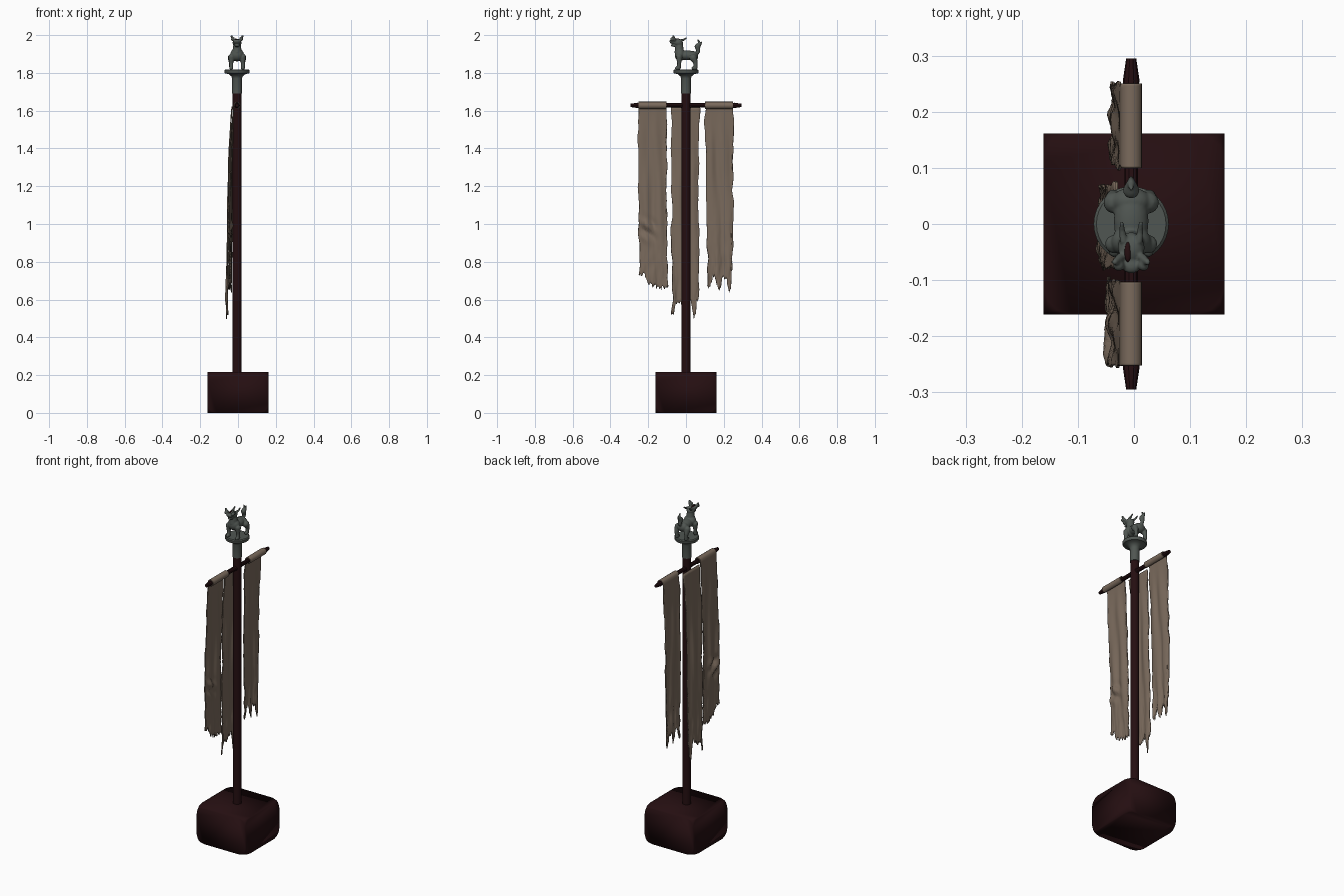
import bpy, bmesh, math, random
from mathutils import Vector, Matrix, noise

if "Cube" in bpy.data.objects:
    bpy.data.objects.remove(bpy.data.objects["Cube"])

random.seed(4)
CX = -0.005  # pole axis


def material(name, rgb):
    m = bpy.data.materials.new(name)
    m.diffuse_color = (*rgb, 1)
    m.use_nodes = True
    m.node_tree.nodes["Principled BSDF"].inputs["Base Color"].default_value = m.diffuse_color
    return m


WOOD = material("dark red wood", (0.018, 0.0045, 0.0055))
CLOTH = material("tan cloth", (0.195, 0.145, 0.108))
METAL = material("grey green metal", (0.08, 0.093, 0.084))


def finish(name, bm, mat, angle=40):
    bmesh.ops.recalc_face_normals(bm, faces=bm.faces)
    me = bpy.data.meshes.new(name)
    bm.to_mesh(me)
    bm.free()
    me.materials.append(mat)
    for p in me.polygons:
        p.use_smooth = True
    me.set_sharp_from_angle(angle=math.radians(angle))
    ob = bpy.data.objects.new(name, me)
    bpy.context.collection.objects.link(ob)
    return ob


def sweep(bm, rings, sides):
    """Closed tube through rings of (centre, radius, axis u, axis v)."""
    loops = []
    for c, r, u, v in rings:
        loops.append([bm.verts.new(Vector(c) + r * (math.cos(a) * u + math.sin(a) * v))
                      for a in (2 * math.pi * i / sides for i in range(sides))])
    for a, b in zip(loops, loops[1:]):
        for i in range(sides):
            j = (i + 1) % sides
            bm.faces.new((a[i], a[j], b[j], b[i]))
    bm.faces.new(loops[0])
    bm.faces.new(loops[-1])


X, Y, Z = Vector((1, 0, 0)), Vector((0, 1, 0)), Vector((0, 0, 1))


def lathe(name, profile, mat, sides=32):
    bm = bmesh.new()
    sweep(bm, [((CX, 0, z), r, X, Y) for r, z in profile], sides)
    return finish(name, bm, mat)


# base block with cut corners
bm = bmesh.new()
bmesh.ops.create_cube(bm, size=1, matrix=Matrix.Translation((0, 0, 0.108)) @ Matrix.Diagonal((0.323, 0.323, 0.216, 1)))
bmesh.ops.bevel(bm, geom=bm.verts[:], offset=0.05, segments=3, profile=0.5, affect='VERTICES')
finish("base_block", bm, WOOD, 50)

# pole, crossbar, metal socket and plate
lathe("pole", [(0.024, 0.2), (0.024, 1.71)], WOOD, 20)
bm = bmesh.new()
sweep(bm, [((CX, y, 1.628), r, X, Z) for y, r in
           ((-0.295, 0.009), (-0.255, 0.015), (-0.24, 0.012), (-0.03, 0.012), (-0.02, 0.015),
            (0.02, 0.015), (0.03, 0.012), (0.24, 0.012), (0.255, 0.015), (0.295, 0.009))], 10)
finish("crossbar", bm, WOOD, 25)
lathe("finial_socket", [(0.026, 1.692), (0.026, 1.77), (0.03, 1.782), (0.045, 1.794), (0.063, 1.797),
                        (0.067, 1.803), (0.067, 1.814), (0.062, 1.819)], METAL)


# torn cloth strips
def interp(points, x):
    for (a, p), (b, q) in zip(points, points[1:]):
        if x <= b:
            return p + (q - p) * (x - a) / (b - a)
    return points[-1][1]


def strip(name, top, low, hem, depth, wrap, seed, lump=0.0):
    cols, rows = 40, 60
    bm = bmesh.new()
    grid = []
    for i in range(cols + 1):
        s = i / cols
        end = interp(hem, s) + random.uniform(-0.014, 0.014)
        column = []
        if wrap:  # sleeve over the crossbar
            for k in range(10):
                a = math.radians(-90 + 27 * k)
                column.append((CX + 0.017 * math.cos(a), top[0] + (top[1] - top[0]) * s, 1.628 + 0.017 * math.sin(a)))
        for j in range(rows + 1):
            t = j / rows
            z = 1.622 + (end - 1.622) * t
            y = (top[0] + (low[0] - top[0]) * t) * (1 - s) + (top[1] + (low[1] - top[1]) * t) * s
            edge = abs(2 * s - 1) ** 3
            y += edge * 0.010 * noise.noise((seed, i // 20, z * 14)) + 0.004 * noise.noise((seed, s * 3, z * 5))
            x = (-0.022 if wrap else -0.031) + (depth + 0.022) * t ** 0.6
            x += min(1, t * 5) * (0.006 * noise.noise((seed, s * 4, z * 3)) + 0.003 * math.sin(s * 13 + z * 4))
            x += 0.006 * t ** 6 * noise.noise((seed, s * 9, z * 16))
            g = lump * math.exp(-((s - 0.3) / 0.25) ** 2 - ((z - 0.97) / 0.05) ** 2)
            x += g * math.sin(z * 75 + s * 8)
            if not wrap:
                x = min(x, -0.031)
            column.append((x, y, z))
        grid.append([bm.verts.new(c) for c in column])
    for a, b in zip(grid, grid[1:]):
        for j in range(len(a) - 1):
            bm.faces.new((a[j], b[j], b[j + 1], a[j + 1]))
    ob = finish(name, bm, CLOTH, 70)
    mod = ob.modifiers.new("thickness", 'SOLIDIFY')
    mod.thickness = 0.005
    mod.offset = 0


strip("left_cloth", (-0.252, -0.103), (-0.248, -0.098),
      [(0, 0.74), (0.2, 0.73), (0.32, 0.69), (0.4, 0.675), (1, 0.655)], -0.046, True, 1.3, 0.014)
strip("middle_cloth", (-0.074, 0.068), (-0.075, 0.064),
      [(0, 0.52), (0.08, 0.53), (0.14, 0.59), (0.4, 0.58), (0.7, 0.62), (0.82, 0.51), (0.9, 0.51), (0.94, 0.59), (1, 0.61)],
      -0.052, False, 5.7)
strip("right_cloth", (0.10, 0.25), (0.115, 0.247),
      [(0, 0.66), (0.1, 0.66), (0.2, 0.73), (0.32, 0.72), (0.42, 0.66), (0.52, 0.66), (0.6, 0.73),
       (0.78, 0.71), (0.85, 0.64), (0.92, 0.64), (0.95, 0.74), (1, 0.77)], -0.04, True, 9.1)

# animal finial: blobs and limbs fused into one skin
bm = bmesh.new()


def blob(y, z, size, x=0.0, tilt=0):
    for sx in ((-1, 1) if x else (1,)):
        m = (Matrix.Translation((CX + sx * x, y, z)) @ Matrix.Rotation(math.radians(tilt), 4, 'X')
             @ Matrix.Diagonal((*size, 1)))
        bmesh.ops.create_uvsphere(bm, u_segments=20, v_segments=14, radius=1, matrix=m)


def limb(points):
    """Chain of overlapping blobs (x, y, z, r), mirrored when x is not 0."""
    for a, b in zip(points, points[1:]):
        for k in range(7):
            x, y, z, r = (p + (q - p) * k / 6 for p, q in zip(a, b))
            for sx in ((-1, 1) if x else (1,)):
                bmesh.ops.create_icosphere(bm, subdivisions=2, radius=r, matrix=Matrix.Translation((CX + sx * x, y, z)))


blob(0.005, 1.893, (0.031, 0.058, 0.026))            # trunk
blob(-0.032, 1.897, (0.036, 0.028, 0.034))           # chest
blob(0.04, 1.888, (0.035, 0.025, 0.027))             # hips
limb([(0, -0.035, 1.91, 0.026), (0, -0.037, 1.955, 0.02)])                        # neck
blob(-0.042, 1.96, (0.024, 0.028, 0.02), tilt=-15)   # head
blob(-0.07, 1.964, (0.02, 0.019, 0.012), tilt=-25)   # upper jaw
blob(-0.064, 1.945, (0.014, 0.016, 0.007))           # lower jaw
blob(-0.074, 1.978, (0.010, 0.010, 0.010), x=0.022)  # nose flare
limb([(0.02, -0.06, 1.975, 0.008), (0.029, -0.068, 1.994, 0.006)])                # brows
limb([(0.014, -0.03, 1.972, 0.007), (0.016, -0.012, 1.975, 0.006), (0.017, 0.002, 1.985, 0.004)])  # horns
limb([(0.03, -0.036, 1.885, 0.017), (0.031, -0.036, 1.85, 0.011), (0.031, -0.038, 1.826, 0.011)])
limb([(0.031, -0.038, 1.826, 0.011), (0.031, -0.05, 1.825, 0.009)])               # front paws
limb([(0.03, 0.038, 1.88, 0.02), (0.032, 0.05, 1.857, 0.012), (0.031, 0.05, 1.826, 0.011)])
limb([(0.031, 0.05, 1.826, 0.011), (0.031, 0.038, 1.825, 0.009)])                 # back paws
limb([(0, 0.055, 1.90, 0.010), (0, 0.066, 1.915, 0.010), (0, 0.06, 1.94, 0.015), (0, 0.073, 1.955, 0.008),
      (0, 0.063, 1.975, 0.004)])                                                  # tail plume
limb([(0, 0.065, 1.94, 0.012), (0, 0.083, 1.962, 0.004)])
beast = finish("animal_finial", bm, METAL, 180)
rm = beast.modifiers.new("fuse", 'REMESH')
rm.mode = 'VOXEL'
rm.voxel_size = 0.003
rm.use_smooth_shade = True
sm = beast.modifiers.new("soften", 'SMOOTH')
sm.factor = 0.5
sm.iterations = 3

# dark red paint in the face
bm = bmesh.new()
bmesh.ops.create_uvsphere(bm, u_segments=16, v_segments=8, radius=1,
                          matrix=Matrix.Translation((CX - 0.006, -0.05, 1.977)) @ Matrix.Diagonal((0.006, 0.018, 0.005, 1)))
finish("face_paint", bm, WOOD, 60)
